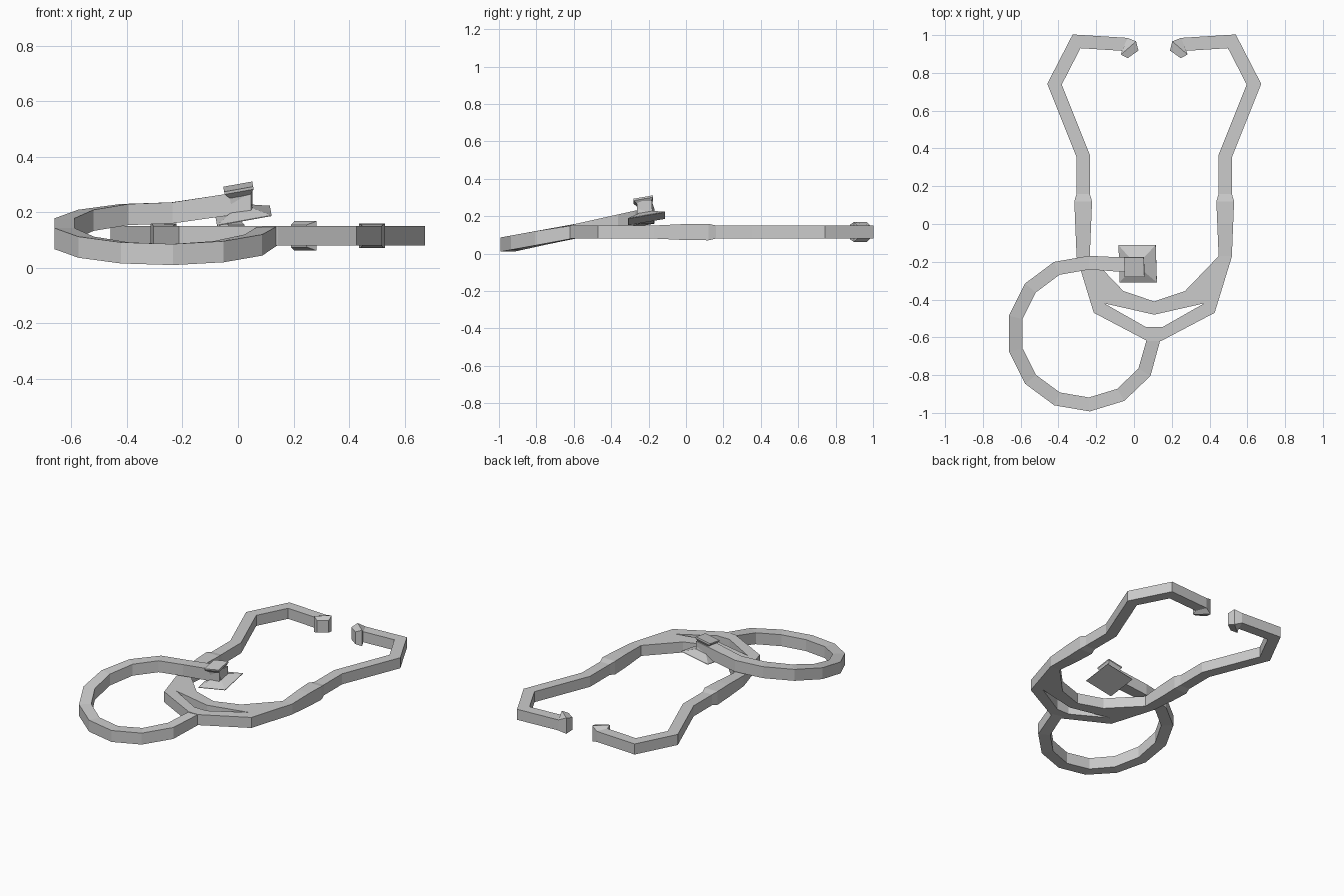
import bpy, bmesh, math
from mathutils import Vector, Matrix

cube = bpy.data.objects.get("Cube")
if cube:
    bpy.data.objects.remove(cube, do_unlink=True)

AXIS = 0.107       # mirror line of the headset
MID = 0.115        # mid height of the headset
HALF = 0.035       # half thickness of the tubing

grey = bpy.data.materials.new("plain_grey")
grey.use_nodes = True
colour = (0.6, 0.6, 0.6, 1)
grey.diffuse_color = colour
grey.node_tree.nodes["Principled BSDF"].inputs["Base Color"].default_value = colour


def finish(name, bm, location=(0, 0, 0), mirrored=False):
    """Turn a bmesh into a flat shaded object, optionally mirrored in x."""
    bmesh.ops.recalc_face_normals(bm, faces=bm.faces)
    mesh = bpy.data.meshes.new(name)
    bm.to_mesh(mesh)
    bm.free()
    mesh.materials.append(grey)
    obj = bpy.data.objects.new(name, mesh)
    obj.location = location
    bpy.context.collection.objects.link(obj)
    if mirrored:
        mod = obj.modifiers.new("mirror", "MIRROR")
        mod.use_mirror_merge = True
        mod.merge_threshold = 0.0005
    return obj


def loft(bm, rings, cap_start, cap_end):
    """Join successive four-cornered rings with quads."""
    loops = [[bm.verts.new(p) for p in ring] for ring in rings]
    for a, b in zip(loops, loops[1:]):
        for i in range(4):
            j = (i + 1) % 4
            bm.faces.new((a[i], a[j], b[j], b[i]))
    if cap_start:
        bm.faces.new(loops[0])
    if cap_end:
        bm.faces.new(loops[-1])


def tube_rings(path):
    """Mitred rectangular sections for points of (x, y, z, half width, half height)."""
    spots = [Vector(p[:2]) for p in path]
    rings = []
    for i, (x, y, z, w, h) in enumerate(path):
        before = (spots[i] - spots[max(i - 1, 0)]).normalized()
        after = (spots[min(i + 1, len(spots) - 1)] - spots[i]).normalized()
        along = (before + after).normalized()
        miter = max(along.dot(after), along.dot(before))
        side = Vector((-along.y, along.x)) * (w / miter)
        a, b = spots[i] + side, spots[i] - side
        rings.append([(a.x, a.y, z - h), (b.x, b.y, z - h),
                      (b.x, b.y, z + h), (a.x, a.y, z + h)])
    return rings


# Headset arm with swollen sleeve and flared ear tip, mirrored to both sides
arm = [(0.376, -0.17, HALF, HALF), (0.376, 0, 0.042, 0.043),
       (0.376, 0.12, 0.047, 0.044), (0.376, 0.16, HALF, HALF),
       (0.376, 0.36, HALF, HALF), (0.528, 0.74, HALF, HALF),
       (0.411, 0.967, HALF, HALF), (0.156, 0.951, HALF, HALF),
       (0.136, 0.932, 0.053, 0.053), (0.112, 0.898, HALF, 0.04)]
bm = bmesh.new()
loft(bm, tube_rings([(x, y, 0, w, h) for x, y, w, h in arm]), False, True)
finish("headset_arm", bm, (AXIS, 0, MID), mirrored=True)

# Forked yoke joining the arms, with a slot between its two branches
corners = {
    "arm_out": (0.412, -0.17), "arm_in": (0.341, -0.17),
    "bend_out": (0.32, -0.47), "bend_in": (0.163, -0.355),
    "slot_tip": (0.265, -0.42), "slot_top": (0, -0.48),
    "crown": (0, -0.41), "slot_low": (0.045, -0.545),
    "slot_mid": (0, -0.545), "stem_out": (0.035, -0.62), "stem": (0, -0.62),
}
panels = ["arm_out arm_in bend_in slot_tip bend_out",
          "bend_in crown slot_top slot_tip",
          "slot_tip slot_low stem_out bend_out",
          "slot_low slot_mid stem stem_out"]
bm = bmesh.new()
v = {k: bm.verts.new((x, y, -HALF)) for k, (x, y) in corners.items()}
for panel in panels:
    bm.faces.new([v[k] for k in panel.split()])
bmesh.ops.recalc_face_normals(bm, faces=bm.faces)
result = bmesh.ops.extrude_face_region(bm, geom=bm.faces[:], use_keep_orig=True)
raised = [g for g in result["geom"] if isinstance(g, bmesh.types.BMVert)]
bmesh.ops.translate(bm, verts=raised, vec=(0, 0, 2 * HALF))
inner = [f for f in bm.faces if all(abs(q.co.x) < 0.001 for q in f.verts)]
bmesh.ops.delete(bm, geom=inner, context="FACES")
finish("yoke", bm, (AXIS, 0, MID), mirrored=True)

# Looped tube, lying in a plane that rises towards the back
loop = [(AXIS, -0.6, MID, HALF, HALF)]
for i in range(10):
    angle = math.radians(-33 - 26.7 * i)
    x = -0.26 + 0.376 * math.cos(angle)
    y = -0.58 + 0.376 * math.sin(angle)
    loop.append((x, y, MID + 0.2 * (y + 0.62), 0.036, 0.038))
loop.append((0.05, -0.222, 0.24, 0.04, 0.04))
bm = bmesh.new()
loft(bm, tube_rings(loop), True, True)
finish("looped_tube", bm)

# Chest piece: wide diaphragm, narrow neck and small bell on a tilted axis
profile = [(0.1, 0), (0.1, 0.003), (0.037, 0.03),
           (0.037, 0.08), (0.053, 0.1), (0.053, 0.11)]
signs = [(-1, -1), (1, -1), (1, 1), (-1, 1)]
bm = bmesh.new()
loft(bm, [[(r * a, r * b, d) for a, b in signs] for r, d in profile], True, True)
up = Vector((-0.18, -0.18, 1)).normalized()
across = Vector((1, 0, 0.18)).normalized()
across = (across - up * across.dot(up)).normalized()
tilt = Matrix((across, up.cross(across), up)).transposed()
bmesh.ops.transform(bm, matrix=tilt.to_4x4(), verts=bm.verts)
finish("chest_piece", bm, (0.02, -0.21, 0.186))
